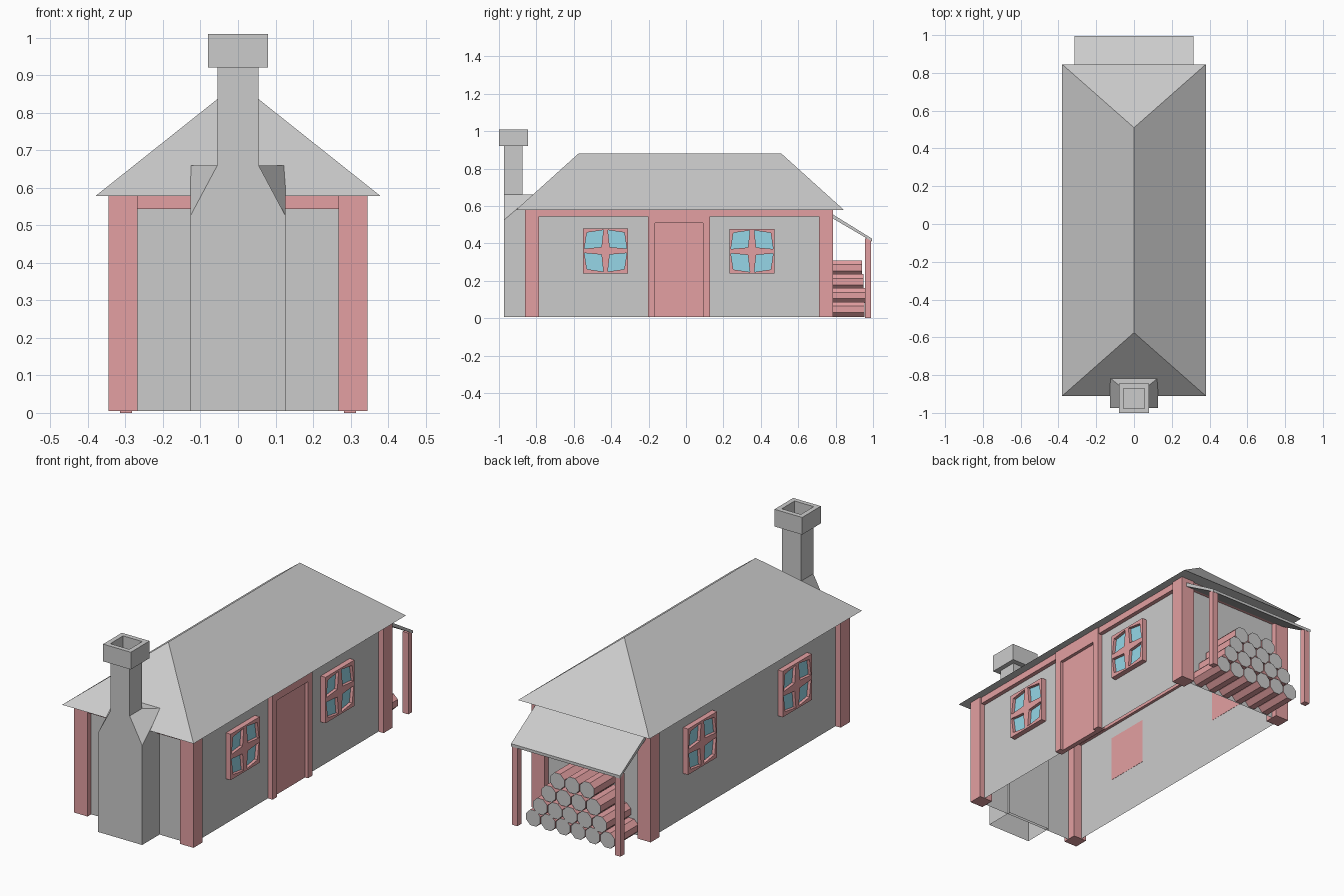
import bpy, bmesh
from mathutils import Matrix, Vector

cube = bpy.data.objects.get("Cube")
if cube:
    bpy.data.objects.remove(cube, do_unlink=True)


def material(name, rgb):
    m = bpy.data.materials.new(name)
    m.use_nodes = True
    m.diffuse_color = (*rgb, 1)
    m.node_tree.nodes["Principled BSDF"].inputs["Base Color"].default_value = (*rgb, 1)
    return m


STONE = material("stone grey", (0.6, 0.6, 0.6))
WOOD = material("rosy wood", (0.77, 0.35, 0.36))
GLASS = material("pale blue glass", (0.31, 0.69, 0.82))


def finish(name, bm, mats, mirror=""):
    bmesh.ops.recalc_face_normals(bm, faces=bm.faces[:])
    mesh = bpy.data.meshes.new(name)
    bm.to_mesh(mesh)
    bm.free()
    for m in mats:
        mesh.materials.append(m)
    ob = bpy.data.objects.new(name, mesh)
    bpy.context.collection.objects.link(ob)
    if mirror:
        mod = ob.modifiers.new("mirror", 'MIRROR')
        mod.use_axis = ("x" in mirror, "y" in mirror, False)
        mod.use_mirror_merge = False
    return ob


def box(name, lo, hi, mat, mirror="", open_bottom=False):
    bm = bmesh.new()
    bmesh.ops.create_cube(bm, size=1)
    lo, hi = Vector(lo), Vector(hi)
    for v in bm.verts:
        v.co = [(a + b) / 2 + c * (b - a) for a, b, c in zip(lo, hi, v.co)]
    if open_bottom:
        low = [f for f in bm.faces if f.normal.z < -0.5]
        bmesh.ops.delete(bm, geom=low, context='FACES_ONLY')
    return finish(name, bm, [mat], mirror)


def ring(bm, x, y0, y1, z_front, z_back):
    """Rectangle of four corners, front edge first."""
    return [bm.verts.new(p) for p in ((-x, y0, z_front), (x, y0, z_front),
                                      (x, y1, z_back), (-x, y1, z_back))]


def bridge(bm, a, b):
    for i in range(len(a)):
        j = (i + 1) % len(a)
        bm.faces.new((a[i], a[j], b[j], b[i]))


# Walls: an open-bottomed shell
BASE, EAVE = 0.005, 0.578
FRONT, BACK = -0.86, 0.785
box("walls", (-0.315, FRONT + 0.03, BASE), (0.315, BACK - 0.03, EAVE), STONE, open_bottom=True)

# Corner posts and the top beams between them
for name, y in (("front", FRONT), ("back", BACK - 0.075)):
    box(name + "_corner_posts", (0.268, y, BASE), (0.345, y + 0.075, EAVE), WOOD, "x")
box("side_beams", (0.3, FRONT + 0.07, 0.543), (0.337, BACK - 0.07, EAVE), WOOD, "x")
box("front_beam", (-0.27, FRONT + 0.008, 0.543), (0.27, FRONT + 0.045, EAVE), WOOD)
box("back_beam", (-0.27, BACK - 0.045, 0.543), (0.27, BACK - 0.008, EAVE), WOOD)

# Hipped roof
bm = bmesh.new()
eave = ring(bm, 0.38, -0.91, 0.845, EAVE, EAVE)
r0, r1 = bm.verts.new((0, -0.575, 0.88)), bm.verts.new((0, 0.51, 0.88))
bm.faces.new(eave)
bm.faces.new((eave[0], eave[1], r0))
bm.faces.new((eave[1], eave[2], r1, r0))
bm.faces.new((eave[2], eave[3], r1))
bm.faces.new((eave[3], eave[0], r0, r1))
finish("hipped_roof", bm, [STONE])

# Door with jambs and lintel
box("door", (0.3, -0.165, BASE), (0.325, 0.09, 0.51), WOOD)
for name, y in (("front_jamb", -0.203), ("back_jamb", 0.09)):
    box(name, (0.3, y, BASE), (0.342, y + 0.038, EAVE), WOOD)
box("door_lintel", (0.3, -0.165, 0.51), (0.342, 0.09, EAVE), WOOD)


# Windows: each quarter is a frame face with a recessed, skewed pane
def window(name, cy, cz, half=0.12, face_x=0.343, recess=0.016, back_x=0.314):
    outer = [(0, 0), (half, 0), (half, half), (0, half)]
    pane = [(0.022, 0.02), (0.113, 0.012), (0.1, 0.098), (0.012, 0.111)]
    bm = bmesh.new()
    for su in (1, -1):
        for sv in (1, -1):
            def loop(points, x):
                return [bm.verts.new((x, cy + su * u, cz + sv * v)) for u, v in points]
            rim, lip = loop(outer, face_x), loop(pane, face_x)
            sunk = loop(pane, face_x - recess)
            bridge(bm, rim, lip)
            bridge(bm, lip, sunk)
            bm.faces.new(sunk).material_index = 1
    bmesh.ops.remove_doubles(bm, verts=bm.verts[:], dist=0.0005)
    border = [e for e in bm.edges if e.is_boundary]
    out = bmesh.ops.extrude_edge_only(bm, edges=border)["geom"]
    for v in out:
        if isinstance(v, bmesh.types.BMVert):
            v.co.x = back_x
    for f in out:
        if isinstance(f, bmesh.types.BMFace):
            f.material_index = 0
    bmesh.ops.holes_fill(bm, edges=[e for e in bm.edges if e.is_boundary], sides=0)
    for f in bm.faces:
        if all(v.co.x < back_x + 0.001 for v in f.verts):
            f.material_index = 0
    finish(name, bm, [WOOD, GLASS], "x")


window("front_windows", -0.43, 0.36)
window("back_windows", 0.353, 0.358)

# Chimney: wide base, sloped shoulders, stack and hollow cap
bm = bmesh.new()
Y0, Y1 = -0.973, -0.873
foot = ring(bm, 0.127, Y0, -0.815, BASE, BASE)
shoulder = ring(bm, 0.127, Y0, -0.815, 0.525, 0.66)
neck = ring(bm, 0.055, Y0, Y1, 0.66, 0.66)
stack_top = ring(bm, 0.055, Y0, Y1, 0.93, 0.93)
for a, b in ((foot, shoulder), (shoulder, neck), (neck, stack_top)):
    bridge(bm, a, b)
bm.faces.new(stack_top)
finish("chimney", bm, [STONE])

bm = bmesh.new()
low = ring(bm, 0.08, -1.0, -0.845, 0.92, 0.92)
top = ring(bm, 0.08, -1.0, -0.845, 1.01, 1.01)
mouth = ring(bm, 0.055, Y0 - 0.003, Y1 + 0.003, 1.01, 1.01)
flue = ring(bm, 0.055, Y0 - 0.003, Y1 + 0.003, 0.94, 0.94)
bm.faces.new(low)
for a, b in ((low, top), (top, mouth), (mouth, flue)):
    bridge(bm, a, b)
bm.faces.new(flue)
finish("chimney_cap", bm, [STONE])

# Lean-to roof and its posts
bm = bmesh.new()
upper = ring(bm, 0.315, 0.76, 0.995, 0.57, 0.425)
under = ring(bm, 0.315, 0.76, 0.995, 0.548, 0.41)
bridge(bm, upper, under)
bm.faces.new(upper)
bm.faces.new(under)
finish("lean_to_roof", bm, [STONE])
box("lean_to_posts", (0.282, 0.958, 0), (0.314, 0.99, 0.425), WOOD, "x")

# Log pile: octagonal logs with pale cut ends
R, STEP = 0.044, 0.086
for row in range(4):
    count = 6 - row
    end = (0.955, 0.96, 0.95, 0.94)[row]
    for i in range(count):
        length = end - 0.76
        bm = bmesh.new()
        place = (Matrix.Translation(((i - (count - 1) / 2) * STEP, end - length / 2,
                                     0.047 + row * 0.074))
                 @ Matrix.Rotation(1.5708, 4, 'X') @ Matrix.Rotation(0.3927, 4, 'Z'))
        bmesh.ops.create_cone(bm, cap_ends=True, segments=8, radius1=R, radius2=R,
                              depth=length, matrix=place)
        for f in bm.faces:
            f.material_index = int(len(f.verts) == 8)
        finish(f"log_{row + 1}_{i + 1}", bm, [WOOD, STONE])
